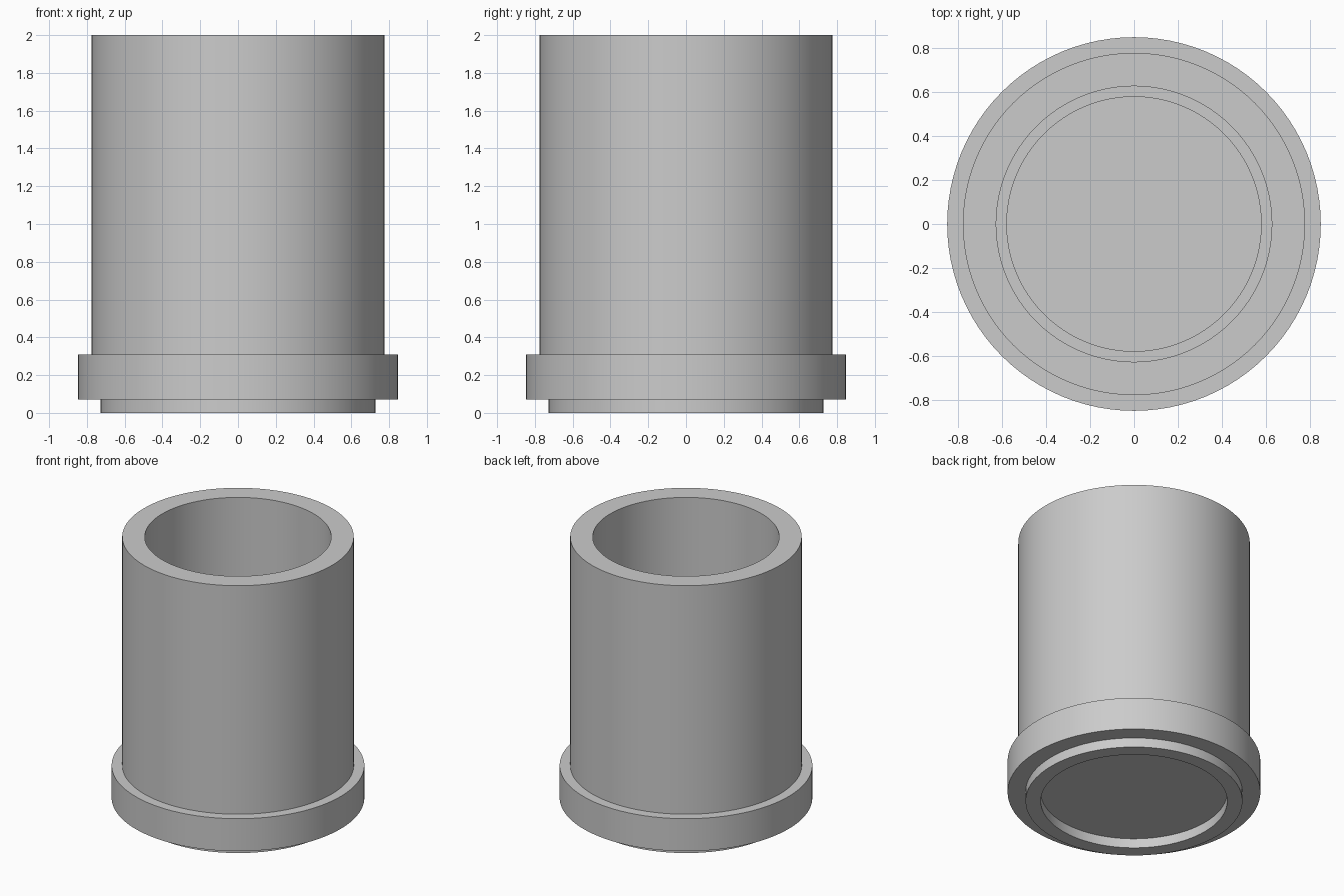
import bpy, bmesh, math

default = bpy.data.objects.get("Cube")
if default:
    bpy.data.objects.remove(default, do_unlink=True)

SEGMENTS = 96

grey = bpy.data.materials.new("light grey")
grey.use_nodes = True
color = (0.6, 0.6, 0.6, 1)
grey.diffuse_color = color
grey.node_tree.nodes["Principled BSDF"].inputs["Base Color"].default_value = color


def lathe(name, profile):
    """Spin a radius/height profile around z into a closed solid."""
    bm = bmesh.new()
    verts = [bm.verts.new((r, 0, z)) for r, z in profile]
    edges = [bm.edges.new(pair) for pair in zip(verts, verts[1:])]
    bmesh.ops.spin(bm, geom=verts + edges, cent=(0, 0, 0), axis=(0, 0, 1),
                   angle=math.tau, steps=SEGMENTS, use_duplicate=False)
    bmesh.ops.remove_doubles(bm, verts=bm.verts, dist=0.0005)
    bmesh.ops.recalc_face_normals(bm, faces=bm.faces)
    mesh = bpy.data.meshes.new(name)
    bm.to_mesh(mesh)
    bm.free()
    mesh.materials.append(grey)
    obj = bpy.data.objects.new(name, mesh)
    bpy.context.collection.objects.link(obj)
    bpy.ops.object.select_all(action='DESELECT')
    obj.select_set(True)
    bpy.context.view_layer.objects.active = obj
    bpy.ops.object.shade_smooth_by_angle(angle=math.radians(30))
    return obj


foot_top, flange_top, rim = 0.07, 0.31, 2.0
bore, floor_radius = 0.625, 0.577

# Cup body: recessed underside, foot, flange, wall, bore, ledge and floor
lathe("cup_body", [
    (0, foot_top), (bore, foot_top), (bore, 0),
    (0.727, 0), (0.727, foot_top),
    (0.847, foot_top), (0.847, flange_top),
    (0.776, flange_top), (0.776, rim),
    (bore, rim), (bore, 0.22),
    (floor_radius, 0.22), (floor_radius, 0.15), (0, 0.15),
])
